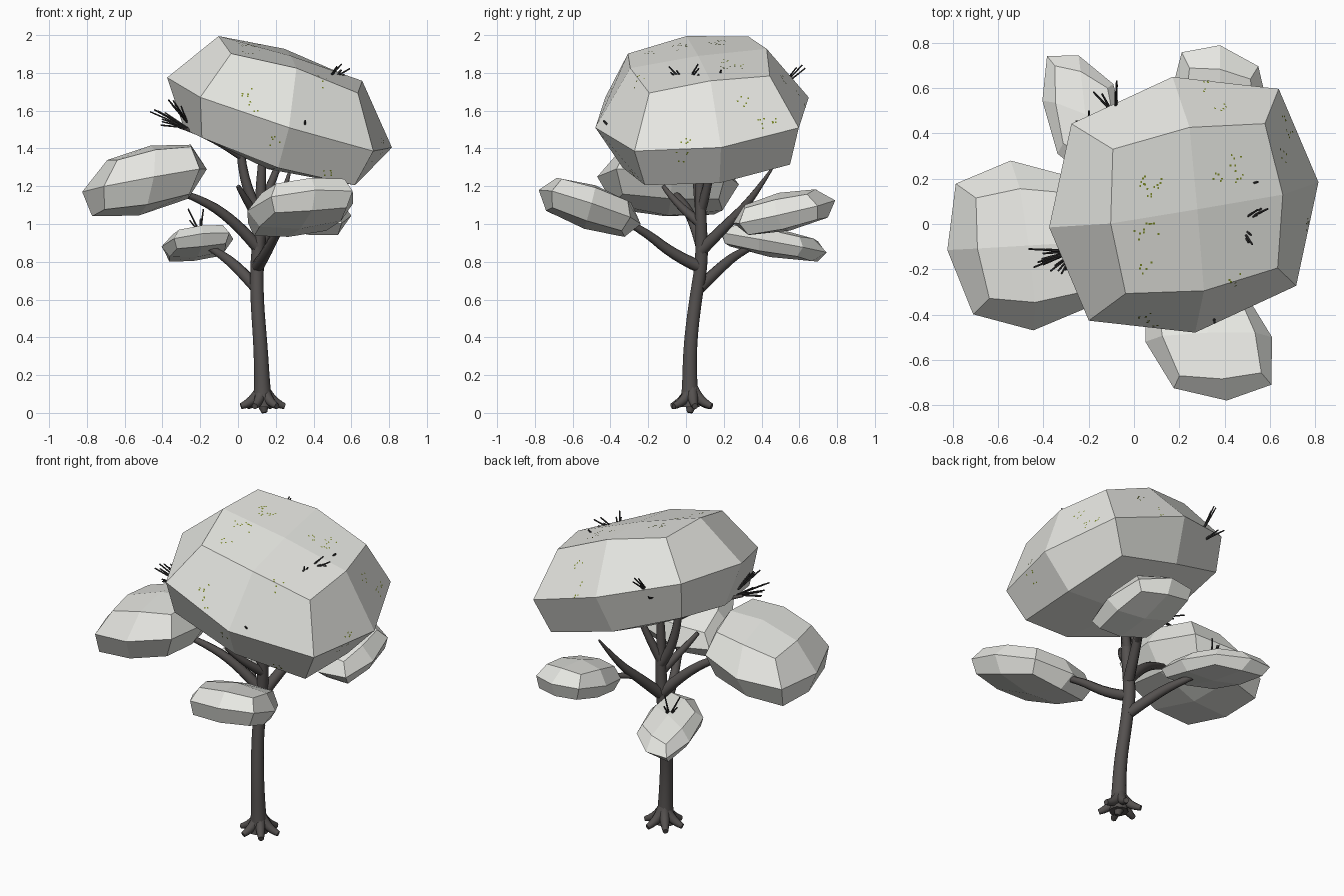
import bpy, bmesh, math, random
from mathutils import Vector
from mathutils.bvhtree import BVHTree

random.seed(4)


def material(name, rgb):
    m = bpy.data.materials.new(name)
    m.diffuse_color = (*rgb, 1)
    return m


GREY = material("pale_grey_foliage", (0.8, 0.805, 0.765))
BARK = material("dark_bark", (0.09, 0.082, 0.079))
TWIG = material("dark_twig", (0.04, 0.039, 0.039))
LEAF = material("olive_leaf", (0.2, 0.25, 0.02))


def finish(name, bm, mat):
    me = bpy.data.meshes.new(name)
    bm.to_mesh(me)
    me.materials.append(mat)
    ob = bpy.data.objects.new(name, me)
    bpy.context.collection.objects.link(ob)
    return ob


def clump(name, centre, u, v, w, pinch=1.0, lift=1.0):
    """Faceted foliage: a once-cut cube, rounded, stretched along three axes, top pinched in."""
    bm = bmesh.new()
    bmesh.ops.create_cube(bm, size=2)
    bmesh.ops.subdivide_edges(bm, edges=bm.edges[:], cuts=1, use_grid_fill=True)
    c, u, v, w = map(Vector, (centre, u, v, w))
    shrink = {1: 1.0, 2: 0.77, 3: 0.68}
    for vert in bm.verts:
        p = vert.co.copy()
        rank = sum(abs(a) > 0.5 for a in p)
        side, rise = (pinch, lift) if p.z > 0.5 and rank > 1 else (1, 1)
        vert.co = c + shrink[rank] * (side * (p.x * u + p.y * v) + rise * p.z * w)
    bmesh.ops.recalc_face_normals(bm, faces=bm.faces[:])
    finish(name, bm, GREY)
    tree = BVHTree.FromBMesh(bm)
    bm.free()
    return tree


def tubes(name, paths, mat, res=2, kind='NURBS'):
    """Tapered tubes; each path point is x, y, z, radius."""
    cu = bpy.data.curves.new(name, 'CURVE')
    cu.dimensions = '3D'
    cu.bevel_depth = 1.0
    cu.bevel_resolution = res
    cu.use_fill_caps = True
    for path in paths:
        s = cu.splines.new(kind)
        s.points.add(len(path) - 1)
        for pt, (x, y, z, r) in zip(s.points, path):
            pt.co = (x, y, z, 1)
            pt.radius = r
        if kind == 'NURBS':
            s.order_u = 3
            s.use_endpoint_u = True
            s.resolution_u = 4
    ob = bpy.data.objects.new(name, cu)
    bpy.context.collection.objects.link(ob)
    cu.materials.append(mat)
    bpy.ops.object.select_all(action='DESELECT')
    ob.select_set(True)
    bpy.context.view_layer.objects.active = ob
    bpy.ops.object.convert(target='MESH')
    bpy.ops.object.shade_smooth_by_angle(angle=math.radians(50))


# Foliage clumps
crown = clump("crown_foliage", (0.22, 0.085, 1.59),
              (0.595, 0.1, -0.185), (-0.05, 0.565, 0.08), (0.06, -0.02, 0.3), 0.83, 1.24)
clump("left_foliage", (-0.495, -0.095, 1.23),
      (0.33, 0.02, 0.06), (-0.05, 0.375, -0.02), (0.03, 0, 0.185), 0.87, 1.05)
clump("back_left_foliage", (-0.215, 0.465, 0.9),
      (0.19, -0.08, 0.02), (-0.03, 0.28, -0.05), (0, 0.02, 0.075), 0.9)
clump("front_right_foliage", (0.33, -0.51, 1.09),
      (0.28, 0.01, 0.02), (-0.08, 0.27, -0.09), (0, 0.03, 0.115), 0.95)
clump("back_right_foliage", (0.38, 0.52, 1.065),
      (0.22, -0.04, -0.02), (0, 0.27, 0.06), (0, -0.03, 0.1), 0.9)

# Trunk, with its continuation up into the crown
tubes("trunk", [[(0.13, 0.02, 0.03, 0.055), (0.13, 0.02, 0.1, 0.043), (0.12, 0.02, 0.35, 0.037),
                 (0.1, 0.05, 0.6, 0.035), (0.1, 0.085, 0.8, 0.036), (0.12, 0.08, 1.0, 0.032),
                 (0.12, 0.07, 1.25, 0.026), (0.14, 0.07, 1.5, 0.012)]], BARK, 3)

# Roots spreading at the foot
roots = []
for i in range(6):
    a = math.tau * i / 6 + 0.15
    r = 0.132 + random.uniform(-0.02, 0.005)
    dx, dy = math.cos(a), math.sin(a)
    roots.append([(0.13 + 0.005 * dx, 0.03 + 0.005 * dy, 0.13, 0.032),
                  (0.13 + 0.04 * dx, 0.03 + 0.04 * dy, 0.06, 0.03),
                  (0.13 + r * dx, 0.03 + r * dy, 0.035, 0.016)])
roots.append([(0.13, 0.03, 0.06, 0.04), (0.135, 0.025, 0.03, 0.025), (0.14, 0.02, 0.001, 0.015)])
tubes("roots", roots, BARK)

# Main branches, then forks under the crown
tubes("branches", [
    [(0.1, 0.07, 0.66, 0.033), (0.01, 0.17, 0.76, 0.031), (-0.1, 0.28, 0.85, 0.024), (-0.2, 0.4, 0.9, 0.01)],
    [(0.11, 0.085, 0.87, 0.034), (0.0, 0.05, 1.0, 0.03), (-0.2, -0.03, 1.14, 0.022), (-0.4, -0.1, 1.2, 0.01)],
    [(0.1, 0.08, 0.77, 0.034), (0.14, -0.06, 0.83, 0.03), (0.22, -0.24, 0.98, 0.022), (0.3, -0.45, 1.08, 0.01)],
    [(0.11, 0.08, 0.86, 0.034), (0.17, 0.22, 1.0, 0.029), (0.23, 0.34, 1.12, 0.022), (0.28, 0.46, 1.3, 0.006)],
    [(0.18, 0.24, 1.02, 0.02), (0.25, 0.36, 1.05, 0.016), (0.36, 0.5, 1.07, 0.01)],
    [(0.12, 0.08, 1.05, 0.03), (0.02, 0.06, 1.19, 0.028), (0.01, 0.05, 1.45, 0.02)],
    [(0.12, 0.08, 1.0, 0.028), (0.06, -0.05, 1.1, 0.022), (0.0, -0.12, 1.2, 0.012)],
    [(0.12, 0.08, 1.08, 0.028), (0.17, 0.12, 1.2, 0.022), (0.25, 0.15, 1.4, 0.014)],
    [(0.01, 0.05, 1.36, 0.02), (-0.15, -0.04, 1.47, 0.016), (-0.31, -0.12, 1.515, 0.009)],
], BARK)

# Twig sprays poking out: origin, main direction, count and spread
sprays = [((-0.27, -0.12, 1.51), (-0.16, -0.03, 0.05), 10, 0.06),
          ((-0.27, -0.13, 1.54), (-0.07, -0.06, 0.1), 6, 0.04),
          ((0.45, 0.0, 1.74), (0.11, 0.05, 0.08), 4, 0.03),
          ((0.46, 0.0, 1.74), (0.06, -0.07, 0.09), 3, 0.025),
          ((0.48, 0.17, 1.75), (0.07, 0.02, 0.08), 2, 0.01),
          ((-0.08, 0.5, 1.72), (0.03, 0.12, 0.11), 3, 0.04),
          ((-0.1, 0.5, 1.68), (-0.06, 0.08, 0.06), 2, 0.02),
          ((-0.2, 0.45, 0.95), (-0.03, 0.03, 0.09), 5, 0.06),
          ((0.35, -0.4, 1.51), (0.01, -0.04, 0.03), 2, 0.01)]
twigs = []
for origin, way, count, spread in sprays:
    for i in range(count):
        jit = Vector([random.uniform(-spread, spread) for _ in range(3)]) * 0.8
        tip = Vector(origin) + Vector(way) * random.uniform(0.85, 1.1) + jit
        twigs.append([(*origin, 0.006), (*tip, 0.004)])
tubes("twigs", twigs, TWIG, 1, 'POLY')

# Tiny leaf tips showing through the crown, found by looking from above, front and right
above = [(0.02, 0.2), (0.05, 0.15), (0.02, -0.04), (0.1, 0.18), (0.08, -0.02), (0.37, 0.22),
         (0.45, 0.21), (0.45, 0.28), (0.05, -0.19), (0.38, 0.5), (0.32, 0.6), (0.44, -0.25)]
front = [(0.08, 1.62), (0.05, 1.7), (0.48, 1.26), (0.2, 1.44)]
right = [(0.4, 1.53), (0.45, 1.55), (0.0, 1.42), (-0.02, 1.36), (0.3, 1.65)]
spots = [(Vector((x, y, 3)), Vector((0, 0, -1))) for x, y in above]
spots += [(Vector((x, -3, z)), Vector((0, 1, 0))) for x, z in front]
spots += [(Vector((3, y, z)), Vector((-1, 0, 0))) for y, z in right]
bm = bmesh.new()
for start, way in spots:
    for _ in range(5):
        jit = Vector([random.uniform(-0.03, 0.03) for _ in range(3)])
        hit, normal, _i, _d = crown.ray_cast(start + jit, way)
        if hit:
            side = normal.orthogonal().normalized() * 0.006
            up = normal.cross(side)
            base = hit + normal * 0.003
            bm.faces.new([bm.verts.new(base + o) for o in (side, up, -side, -up)])
finish("leaf_tips", bm, LEAF)
bm.free()
